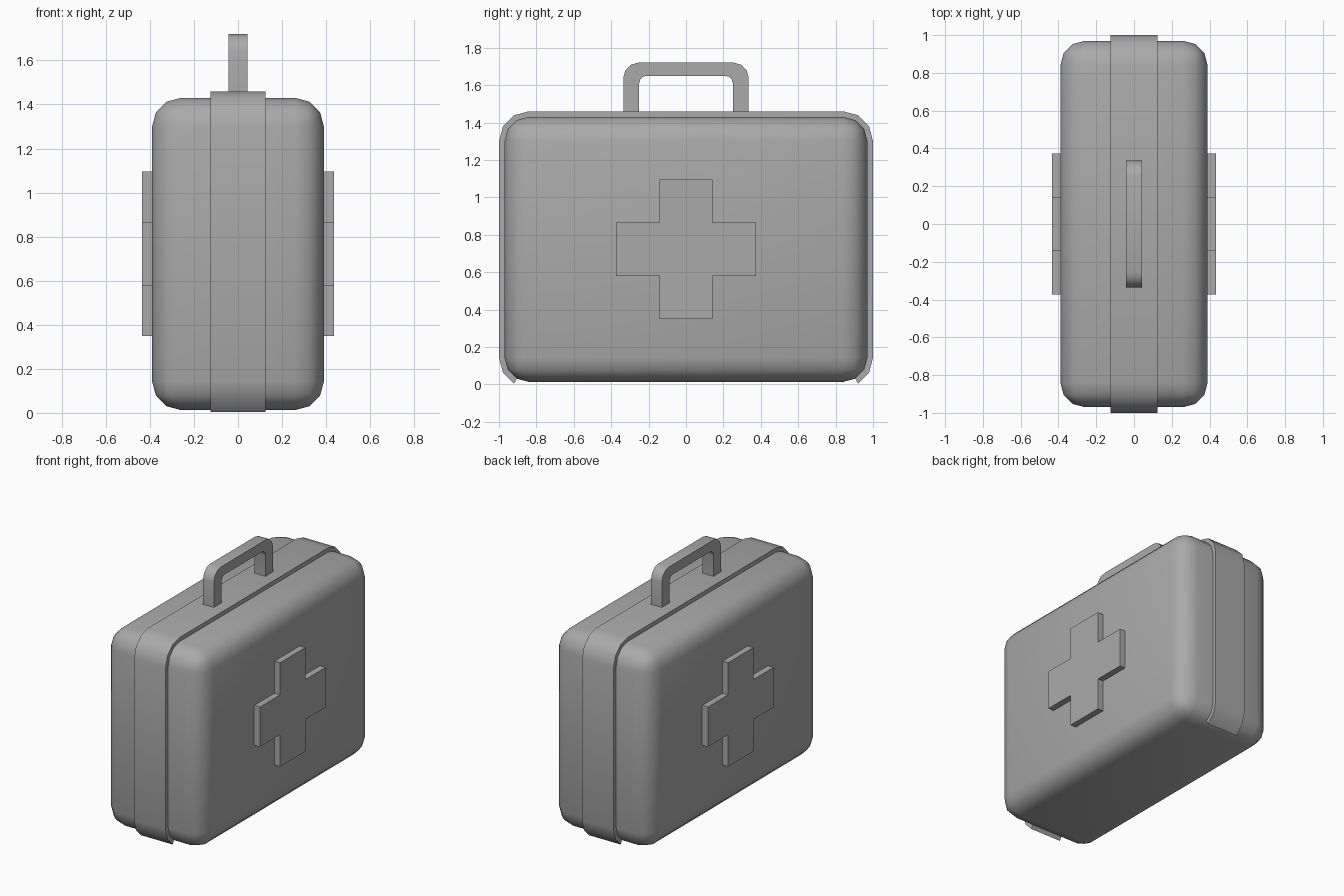
import bpy, bmesh, math

if "Cube" in bpy.data.objects:
    bpy.data.objects.remove(bpy.data.objects["Cube"])

grey = bpy.data.materials.new("plain_grey")
grey.diffuse_color = (0.4, 0.4, 0.4, 1)
grey.use_nodes = True
grey.node_tree.nodes["Principled BSDF"].inputs["Base Color"].default_value = grey.diffuse_color

Z0, Z1, HY, HX, R = 0.013, 1.43, 0.97, 0.39, 0.13


def finish(name, bm, smooth=True):
    bmesh.ops.recalc_face_normals(bm, faces=bm.faces)
    me = bpy.data.meshes.new(name)
    bm.to_mesh(me)
    bm.free()
    ob = bpy.data.objects.new(name, me)
    bpy.context.collection.objects.link(ob)
    me.materials.append(grey)
    if smooth:
        bpy.ops.object.select_all(action='DESELECT')
        ob.select_set(True)
        bpy.context.view_layer.objects.active = ob
        bpy.ops.object.shade_smooth_by_angle(angle=math.radians(40))
    return ob


def arc(cy, cz, r, a0, a1, n=3):
    return [(cy + r * math.cos(math.radians(a0 + (a1 - a0) * i / n)),
             cz + r * math.sin(math.radians(a0 + (a1 - a0) * i / n))) for i in range(n + 1)]


def strip(name, outer, inner, hx):
    """Solid strip between two matching (y, z) paths, with half width hx."""
    bm = bmesh.new()
    rings = [[bm.verts.new(p) for p in ((-hx, *o), (hx, *o), (hx, *i), (-hx, *i))]
             for o, i in zip(outer, inner)]
    for a, b in zip(rings, rings[1:]):
        for k in range(4):
            bm.faces.new((a[k], a[(k + 1) % 4], b[(k + 1) % 4], b[k]))
    bm.faces.new(rings[0])
    bm.faces.new(rings[-1])
    return finish(name, bm)


# rounded case
bm = bmesh.new()
bmesh.ops.create_cube(bm, size=1)
for v in bm.verts:
    v.co = (v.co.x * 2 * HX, v.co.y * 2 * HY, (Z0 + Z1) / 2 + v.co.z * (Z1 - Z0))
bmesh.ops.bevel(bm, geom=bm.edges[:], offset=R, segments=3, profile=0.5, affect='EDGES')
finish("case", bm)


# raised band round the sides and top, open underneath
def band_path(r):
    cy, lo, hi = HY - R, Z0 + R, Z1 - R
    return (arc(cy, lo, r, -60, 0, 2) + arc(cy, hi, r, 0, 90)
            + arc(-cy, hi, r, 90, 180) + arc(-cy, lo, r, 180, 240, 2))


strip("band", band_path(R + 0.03), band_path(R - 0.004), 0.125)


# carrying handle
def handle_path(y, top, r):
    return ([(y, 1.45)] + arc(y - r, top - r, r, 0, 90)
            + arc(r - y, top - r, r, 90, 180) + [(-y, 1.45)])


strip("handle", handle_path(0.335, 1.72, 0.08), handle_path(0.25, 1.65, 0.04), 0.043)

# raised cross on both broad sides
L, W, CZ = 0.373, 0.143, 0.722
quarter = [(L, -W), (L, W), (W, W)]
outline = []
for k in range(4):
    c, s = ((1, 0), (0, 1), (-1, 0), (0, -1))[k]
    outline += [(y * c - z * s, y * s + z * c + CZ) for y, z in quarter]
for side, name in ((1, "right_cross"), (-1, "left_cross")):
    bm = bmesh.new()
    base = bm.faces.new([bm.verts.new((side * 0.38, y, z)) for y, z in outline])
    ext = bmesh.ops.extrude_face_region(bm, geom=[base])
    for v in ext["geom"]:
        if isinstance(v, bmesh.types.BMVert):
            v.co.x = side * 0.435
    # remove the hidden base left inside by the extrusion, then close it cleanly
    bmesh.ops.holes_fill(bm, edges=[e for e in bm.edges if e.is_boundary], sides=0)
    finish(name, bm, smooth=False)
